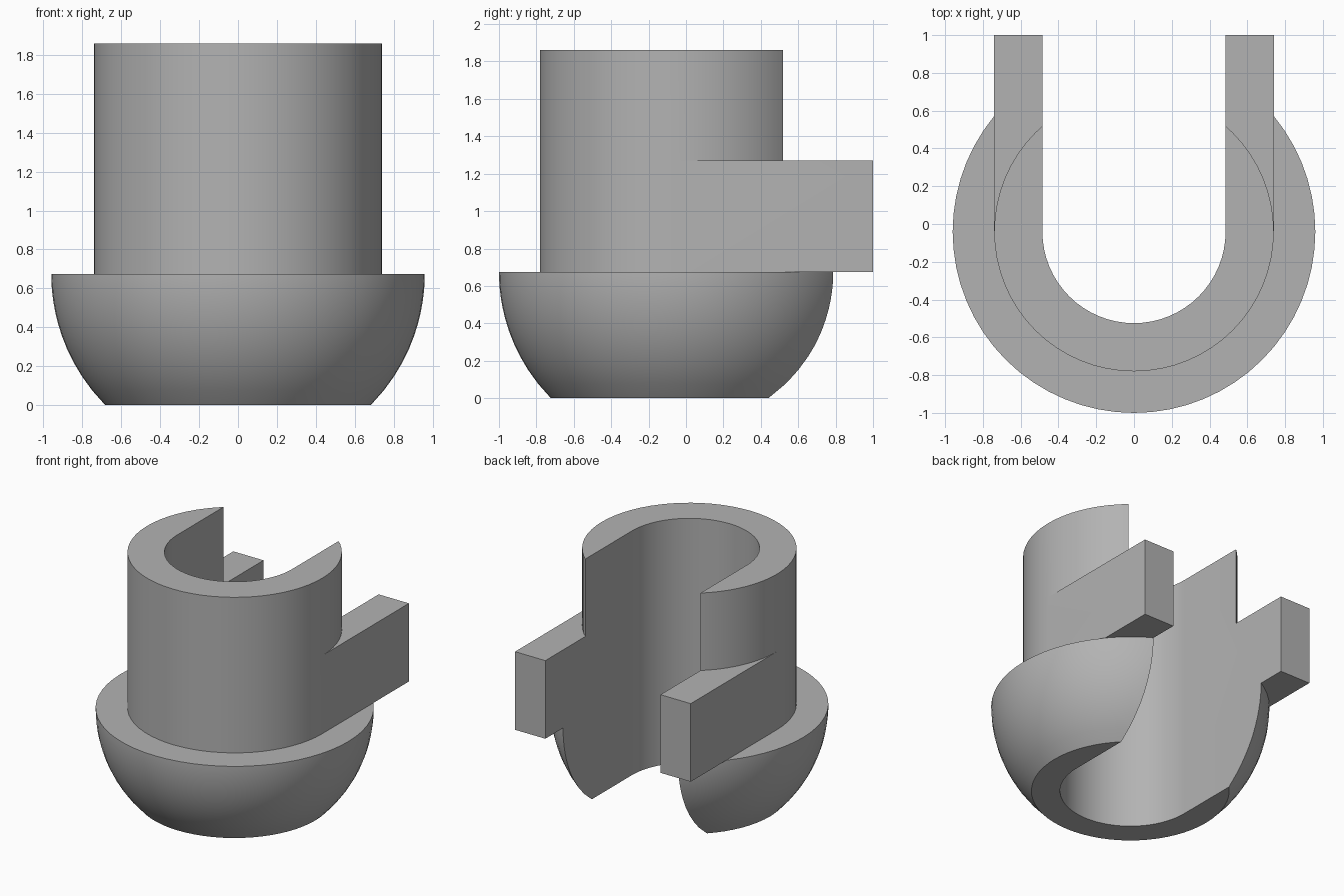
import bpy, bmesh
from math import cos, sin, pi, radians
from mathutils import Matrix

cube = bpy.data.objects.get("Cube")
if cube:
    bpy.data.objects.remove(cube, do_unlink=True)

AXIS_Y = -0.04      # centre line of the round parts
BOWL_R, TUBE_R, SLOT_R = 0.96, 0.74, 0.485
RIM_Z, TOP_Z, ARM_Z = 0.675, 1.86, 1.27
SEGMENTS = 64

grey = bpy.data.materials.new("plain_grey")
grey.use_nodes = True
colour = (0.45, 0.45, 0.45, 1)
grey.diffuse_color = colour
grey.node_tree.nodes["Principled BSDF"].inputs["Base Color"].default_value = colour


def finish(bm, name):
    bmesh.ops.recalc_face_normals(bm, faces=bm.faces)
    mesh = bpy.data.meshes.new(name)
    bm.to_mesh(mesh)
    bm.free()
    mesh.materials.append(grey)
    obj = bpy.data.objects.new(name, mesh)
    bpy.context.collection.objects.link(obj)
    return obj


def lathe(name, profile):
    """Stack rings of (radius, z) into a closed round solid."""
    bm = bmesh.new()
    rings = []
    for r, z in profile:
        angles = [2 * pi * i / SEGMENTS for i in range(SEGMENTS)]
        rings.append([bm.verts.new((r * cos(a), AXIS_Y + r * sin(a), z)) for a in angles])
    for low, high in zip(rings, rings[1:]):
        for i in range(SEGMENTS):
            j = (i + 1) % SEGMENTS
            bm.faces.new((low[i], low[j], high[j], high[i]))
    bm.faces.new(rings[0])
    bm.faces.new(rings[-1])
    return finish(bm, name)


def extrude(name, outline, z0, z1):
    """Raise a flat outline into a prism."""
    bm = bmesh.new()
    face = bm.faces.new([bm.verts.new((x, y, z0)) for x, y in outline])
    top = bmesh.ops.extrude_face_region(bm, geom=[face])
    verts = [v for v in top["geom"] if isinstance(v, bmesh.types.BMVert)]
    bmesh.ops.translate(bm, verts=verts, vec=(0, 0, z1 - z0))
    return finish(bm, name)


def combine(target, tool, operation):
    mod = target.modifiers.new(operation.lower(), "BOOLEAN")
    mod.operation, mod.solver, mod.object = operation, "EXACT", tool
    bpy.context.view_layer.objects.active = target
    bpy.ops.object.modifier_apply(modifier=mod.name)
    bpy.data.objects.remove(tool, do_unlink=True)


# Truncated hemisphere bowl with an upright cylinder on its flat rim
steps = 14
bowl = []
for i in range(steps + 1):
    z = RIM_Z * sin(pi / 2 * i / steps)
    bowl.append(((BOWL_R ** 2 - (RIM_Z - z) ** 2) ** 0.5, z))
body = lathe("slotted_body", bowl + [(TUBE_R, RIM_Z), (TUBE_R, TOP_Z)])

# Two arms reaching back, tangent to the cylinder
for side in (-1, 1):
    inner, outer = side * 0.4, side * TUBE_R
    arm = extrude("arm", [(inner, AXIS_Y), (outer, AXIS_Y), (outer, 1), (inner, 1)],
                  RIM_Z, ARM_Z)
    combine(body, arm, "UNION")

# Round-ended slot open to the back
half = [pi + pi * i / 32 for i in range(33)]
outline = [(SLOT_R * cos(a), AXIS_Y + SLOT_R * sin(a)) for a in half]
slot = extrude("slot_cutter", outline + [(SLOT_R, 1.2), (-SLOT_R, 1.2)], -0.2, 2.1)
combine(body, slot, "DIFFERENCE")

# Smooth curves, crisp edges
bpy.ops.object.select_all(action="DESELECT")
body.select_set(True)
bpy.context.view_layer.objects.active = body
bpy.ops.object.shade_smooth_by_angle(angle=radians(30))
